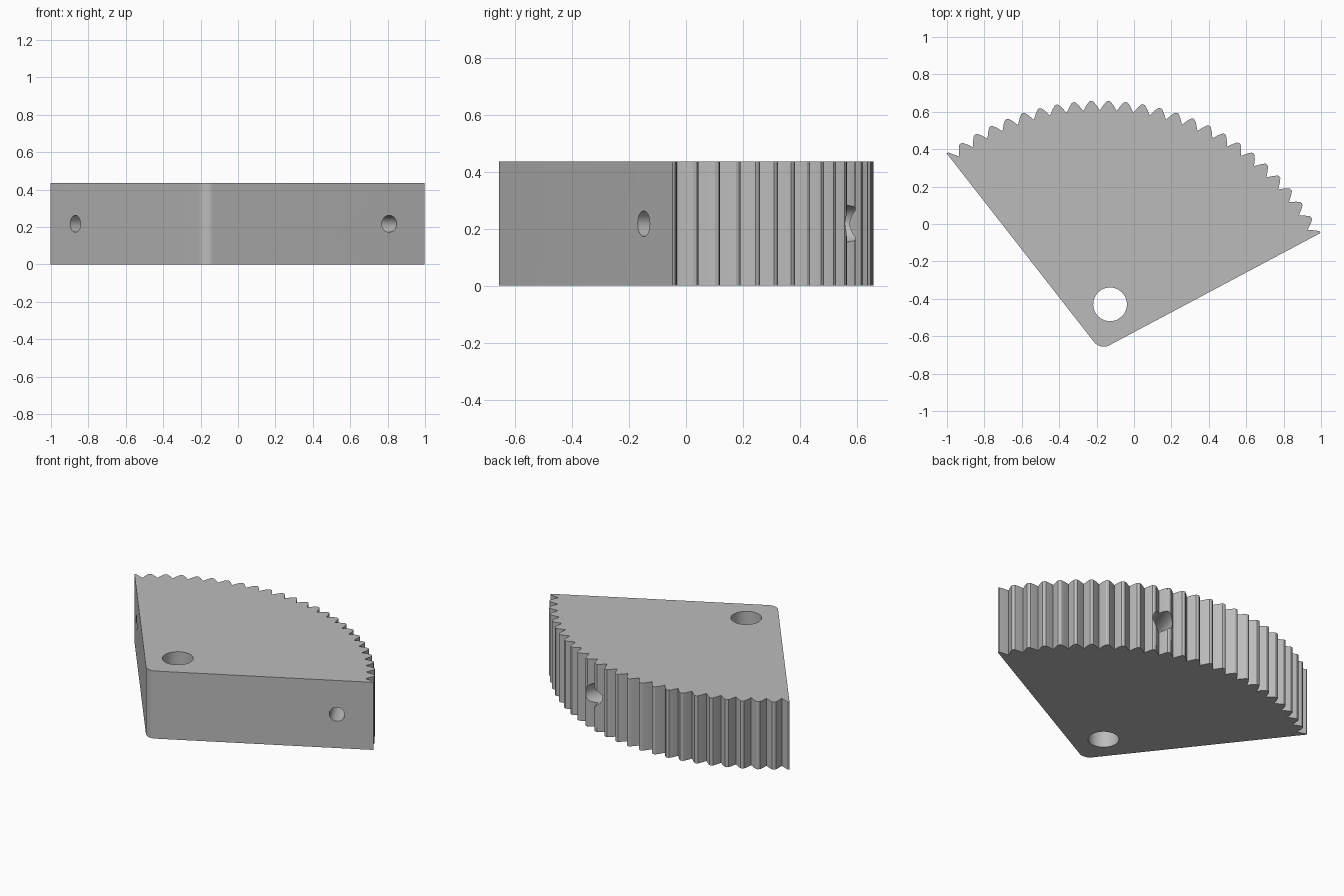
import bpy, bmesh
from math import cos, sin, tan, radians
from mathutils import Vector

default = bpy.data.objects.get("Cube")
if default:
    bpy.data.objects.remove(default, do_unlink=True)

HEIGHT = 0.435
APEX = Vector((-0.18, -0.674, 0))
START, END, PITCH = 28.0, 128.0, 4.0
TIP, ROOT = 1.333, 1.281
CORNER = 0.065

grey = bpy.data.materials.new("plain grey")
grey.use_nodes = True
colour = (0.5, 0.5, 0.5, 1)
grey.diffuse_color = colour
grey.node_tree.nodes["Principled BSDF"].inputs["Base Color"].default_value = colour


def polar(radius, angle, origin=APEX):
    a = radians(angle)
    return origin + Vector((radius * cos(a), radius * sin(a), 0))


# Sector outline: toothed arc, then the rounded pivot corner
outline = [polar(TIP, START), polar(TIP, START + 0.5)]
teeth = round((END - START) / PITCH)
for i in range(teeth):
    tip = START + 0.1 + i * PITCH
    if i:
        for offset, radius in ((-1.1, 1.312), (-0.45, 1.33), (0, TIP), (0.45, 1.33)):
            outline.append(polar(radius, tip + offset))
    outline.append(polar(1.312, tip + 1.1))
    outline.append(polar(ROOT, tip + PITCH / 2))
outline += [polar(1.312, END - 1), polar(TIP, END - 0.4), polar(TIP + 0.002, END)]

half = (END - START) / 2
middle = START + half
corner_centre = polar(CORNER / sin(radians(half)), middle)
steps = 10
for i in range(steps + 1):
    angle = END + 90 + (180 - 2 * half) * i / steps
    outline.append(polar(CORNER, angle, corner_centre))

bm = bmesh.new()
base = bm.faces.new([bm.verts.new(p) for p in outline])
top = bmesh.ops.extrude_face_region(bm, geom=[base])["geom"]
bmesh.ops.translate(bm, vec=(0, 0, HEIGHT),
                    verts=[v for v in top if isinstance(v, bmesh.types.BMVert)])
bmesh.ops.recalc_face_normals(bm, faces=bm.faces)
mesh = bpy.data.meshes.new("gear_sector")
bm.to_mesh(mesh)
bm.free()
mesh.materials.append(grey)
sector = bpy.data.objects.new("gear_sector", mesh)
bpy.context.collection.objects.link(sector)


def drill(name, centre, direction, radius, depth):
    """Cut a round hole centred on a point, reaching depth to either side."""
    bpy.ops.mesh.primitive_cylinder_add(vertices=48, radius=radius, depth=2 * depth,
                                        location=centre)
    cutter = bpy.context.object
    cutter.name = name
    cutter.rotation_euler = direction.to_track_quat("Z", "Y").to_euler()
    cutter.data.materials.append(grey)
    cutter.hide_render = True
    bpy.context.view_layer.update()
    cut = sector.modifiers.new(name, "BOOLEAN")
    cut.operation, cut.solver, cut.object = "DIFFERENCE", "EXACT", cutter
    bpy.ops.object.select_all(action="DESELECT")
    bpy.context.view_layer.objects.active = sector
    sector.select_set(True)
    bpy.ops.object.modifier_apply(modifier=cut.name)
    bpy.data.objects.remove(cutter, do_unlink=True)


mid = Vector((0, 0, HEIGHT / 2))
zero = Vector((0, 0, 0))

# Pivot hole through the thickness
drill("pivot_hole", polar(0.25, middle) + mid, Vector((0, 0, 1)), 0.09, 0.5)
# Blind holes square to each straight side
for side, angle in (("right", START), ("left", END)):
    drill(side + "_side_hole", polar(1.12, angle) + mid,
          polar(1, angle + 90, zero), 0.045, 0.3)
# Radial hole sunk into the teeth
drill("tooth_hole", polar(TIP, 70.6) + mid, polar(1, 70.6, zero), 0.065, 0.3)

bpy.ops.object.shade_smooth_by_angle(angle=radians(20))
